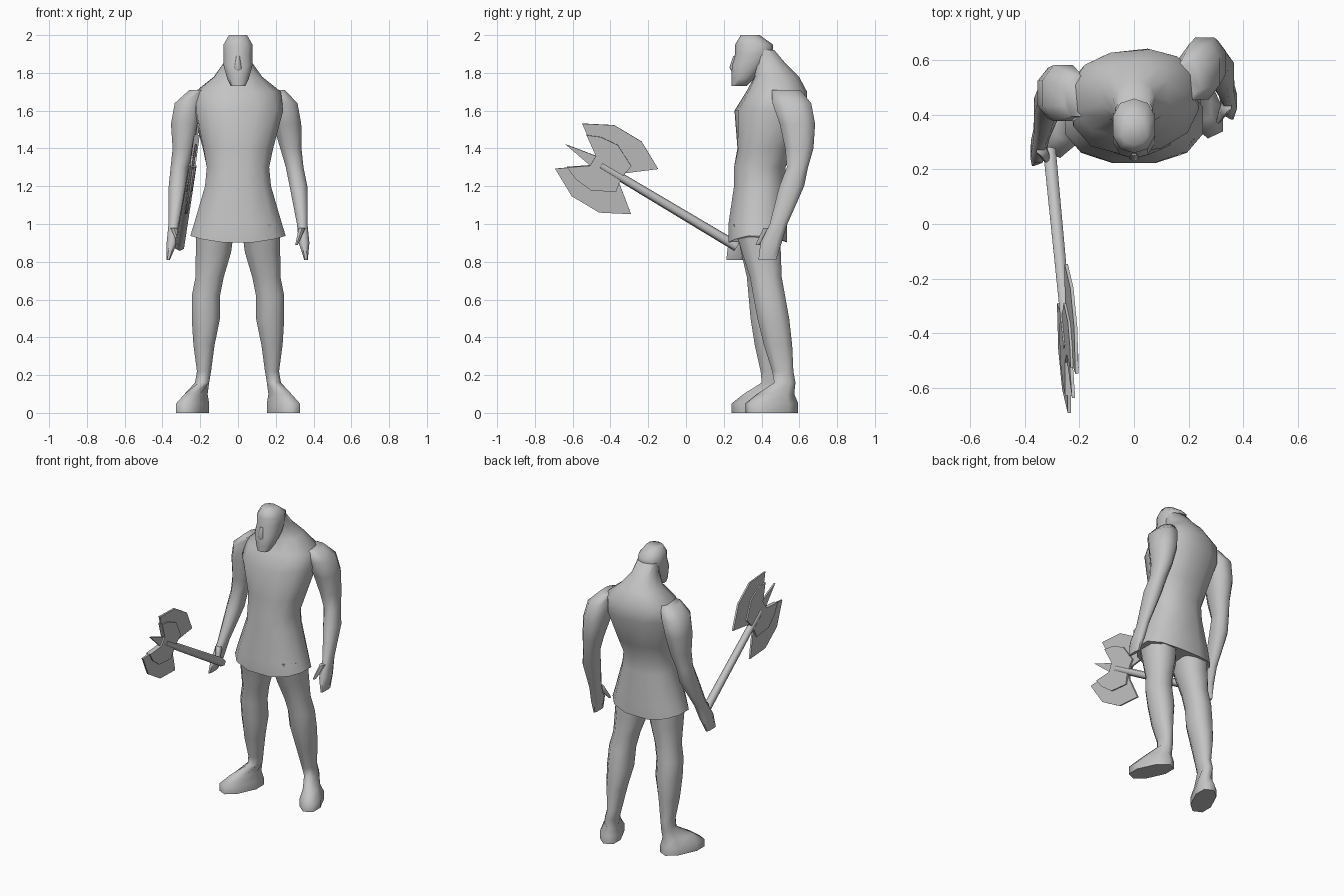
import bpy, bmesh
from math import radians, cos, sin, pi, copysign
from mathutils import Vector

cube = bpy.data.objects.get("Cube")
if cube:
    bpy.data.objects.remove(cube, do_unlink=True)

clay = bpy.data.materials.new("plain grey")
clay.use_nodes = True
clay.diffuse_color = (0.55, 0.55, 0.55, 1)
shader = clay.node_tree.nodes["Principled BSDF"]
shader.inputs["Base Color"].default_value = clay.diffuse_color


def finish(name, bm, angle=65):
    """Turn a bmesh into a named, shaded object."""
    bmesh.ops.recalc_face_normals(bm, faces=bm.faces)
    mesh = bpy.data.meshes.new(name)
    bm.to_mesh(mesh)
    bm.free()
    mesh.materials.append(clay)
    obj = bpy.data.objects.new(name, mesh)
    bpy.context.collection.objects.link(obj)
    bpy.ops.object.select_all(action='DESELECT')
    obj.select_set(True)
    bpy.context.view_layer.objects.active = obj
    bpy.ops.object.shade_smooth_by_angle(angle=radians(angle))


def bridge(bm, loops):
    """Skin a series of vertex loops and cap both ends."""
    for low, high in zip(loops, loops[1:]):
        for k in range(len(low)):
            bm.faces.new((low[k - 1], low[k], high[k], high[k - 1]))
    bm.faces.new(loops[0])
    bm.faces.new(loops[-1])


def loft(name, rings, sides=8, hem_lift=0):
    """Skin level, slightly boxy rings: height, centre, half width, half depth, yaw."""
    bm = bmesh.new()
    loops = []
    for z, x, y, width, depth, yaw in rings:
        turn = radians(yaw)
        loop = []
        for k in range(sides):
            a = 2 * pi * (k + 0.5) / sides
            u = width * copysign(abs(cos(a)) ** 0.85, cos(a))
            v = depth * copysign(abs(sin(a)) ** 0.85, sin(a))
            lift = 0 if loops else hem_lift * cos(a) ** 2
            loop.append(bm.verts.new((x + u * cos(turn) - v * sin(turn),
                                      y + u * sin(turn) + v * cos(turn),
                                      z + lift)))
        loops.append(loop)
    bridge(bm, loops)
    finish(name, bm)


# Torso: flared tunic hem, hunched back and neck, with the chest turned to the right
TORSO = [  # height, centre y, half width, half depth
    (.9, .38, .26, .16),
    (1, .38, .24, .16),
    (1.2, .39, .18, .14),
    (1.3, .39, .17, .14),
    (1.4, .42, .19, .15),
    (1.6, .45, .24, .19),
    (1.7, .48, .23, .16),
    (1.78, .48, .13, .12),
    (1.85, .44, .08, .09),
    (1.92, .4, .07, .07)]


def chest_turn(z):
    return max(0, 8 - 30 * abs(z - 1.6))


loft("torso", [(z, 0, y, width, depth, chest_turn(z)) for z, y, width, depth in TORSO],
     sides=12, hem_lift=.04)

# Head with a jutting jaw, and nose
HEAD = [
    (1.73, .28, .04, .04),
    (1.77, .3, .06, .06),
    (1.84, .33, .08, .09),
    (1.9, .36, .08, .1),
    (1.95, .36, .08, .1),
    (2, .34, .05, .05)]
NOSE = [(1.81, .26, .02, .02), (1.83, .25, .02, .02), (1.89, .26, .01, .01)]
for name, rings, sides in (("head", HEAD, 10), ("nose", NOSE, 6)):
    loft(name, [(z, 0, y, width, depth, 0) for z, y, width, depth in rings], sides)

# Arms share one build; the left hangs back, the right reaches for the axe
ARM = [  # height, half width, half depth
    (.81, .01, .05),
    (.9, .03, .06),
    (1, .03, .05),
    (1.2, .05, .07),
    (1.3, .05, .06),
    (1.4, .06, .08),
    (1.53, .08, .1),
    (1.64, .08, .11),
    (1.71, .05, .08)]
LEFT_PATH = [(.36, .43), (.35, .45), (.34, .49), (.32, .56), (.3, .59),
             (.28, .6), (.26, .59), (.24, .56), (.2, .53)]
RIGHT_PATH = [(-.37, .26), (-.35, .28), (-.34, .33), (-.32, .43), (-.31, .46),
              (-.29, .47), (-.28, .48), (-.26, .48), (-.21, .47)]
for side, path in (("left", LEFT_PATH), ("right", RIGHT_PATH)):
    loft(side + "_arm", [(z, x, y, width, depth, 0)
                         for (z, width, depth), (x, y) in zip(ARM, path)])
    # Thumb branches inward and forward from the wrist
    wrist_x, wrist_y = path[2]
    inward = copysign(.01, -wrist_x)
    loft(side + "_thumb", [(.98 - .03 * step, wrist_x + inward * step,
                            wrist_y - .05 - .02 * step, .02 - .004 * step,
                            .03 - .006 * step, 0) for step in reversed(range(4))], 6)

# Legs share one build; the left leans further back as it goes down
LEG = [  # height, x, half width, half depth
    (.16, .19, .04, .06),
    (.22, .18, .04, .06),
    (.36, .18, .06, .08),
    (.5, .17, .08, .09),
    (.62, .17, .08, .09),
    (.72, .15, .08, .09),
    (.85, .13, .1, .11),
    (1, .12, .11, .13)]
for name, side, lean in (("left_leg", 1, .18), ("right_leg", -1, .09)):
    ankle_y = .38 + .8 * lean
    foot = [(z, side * (.18 + .06 * size), ankle_y - .07 * size,
             .07 * size, .15 * size, 25 * side)
            for z, size in ((0, 1), (.05, 1), (.1, .7))]
    leg = [(z, side * x, .39 + lean * (.9 - z), width, depth, 0)
           for z, x, width, depth in LEG]
    loft(name, foot + leg)

# Axe: laid out along its handle (u) and across it (v), in one tilted plane
CENTRE = Vector((-.24, -.45, 1.31))
ALONG = Vector((.07, -.72, .43)).normalized()
ACROSS = Vector((.1, .51, .85)).normalized()


def plate(name, half_outline, thickness):
    """Thin slab, mirrored about the handle line."""
    mirrored = [(u, -v) for u, v in reversed(half_outline) if v > 0]
    offset = ALONG.cross(ACROSS).normalized() * thickness / 2
    bm = bmesh.new()
    bridge(bm, [[bm.verts.new(CENTRE + ALONG * u + ACROSS * v + shift)
                 for u, v in half_outline + mirrored] for shift in (-offset, offset)])
    finish(name, bm, 30)


plate("axe_blades", [(.22, 0), (.05, .03), (.2, .14), (.05, .22),
                     (-.12, .22), (-.27, .14), (-.13, .03)], .012)
plate("axe_hub", [(.05, .03), (.15, .1), (.08, .13), (-.02, .14),
                  (-.14, .08), (-.13, .03)], .03)

# Axe handle
length = .84
bm = bmesh.new()
bmesh.ops.create_cone(bm, cap_ends=True, segments=6, radius1=.027, radius2=.022,
                      depth=length)
bmesh.ops.rotate(bm, verts=bm.verts, matrix=ALONG.to_track_quat('Z', 'Y').to_matrix())
bmesh.ops.translate(bm, verts=bm.verts, vec=CENTRE - ALONG * length / 2)
finish("axe_handle", bm)
